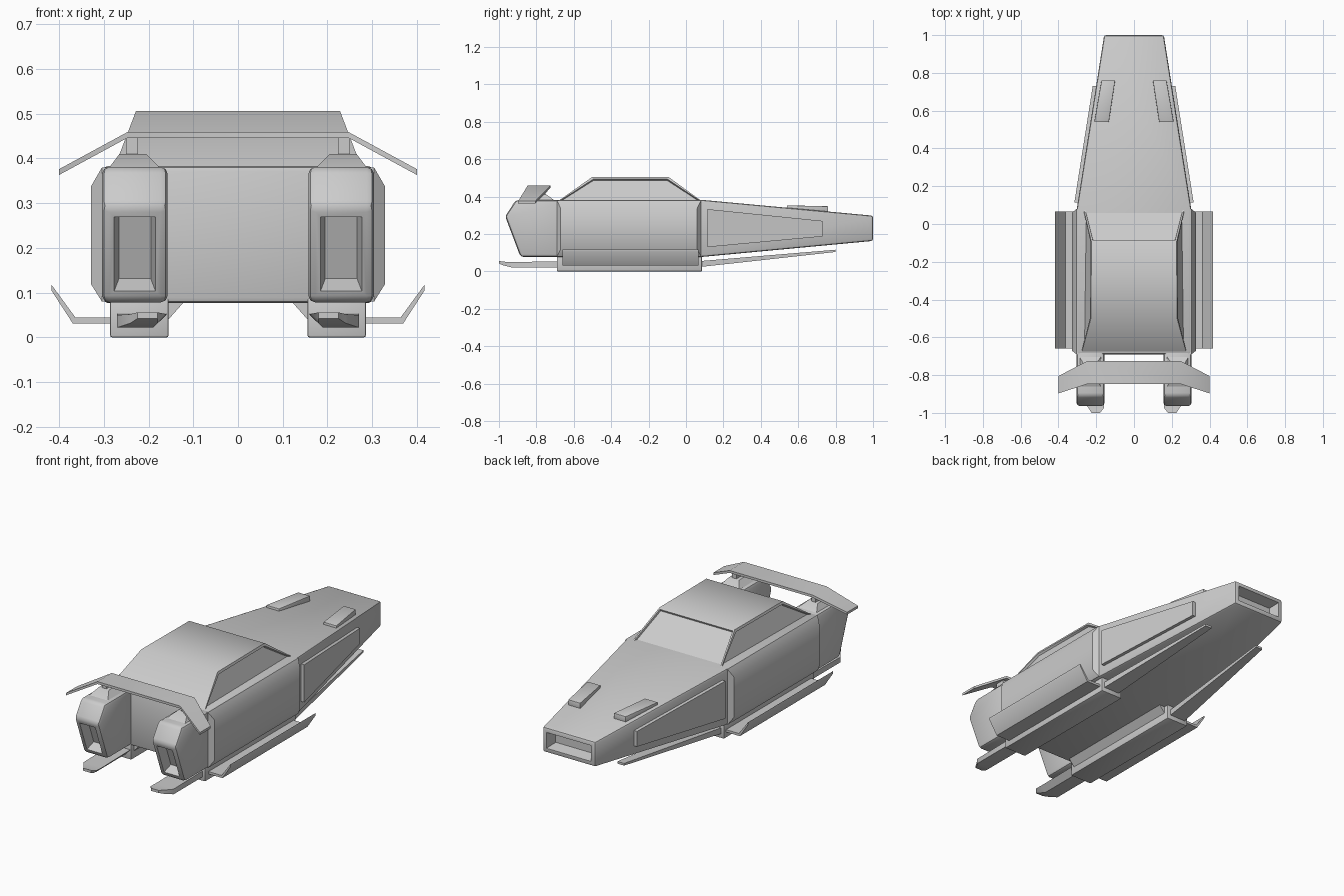
import bpy, bmesh, math
from mathutils import Vector

if "Cube" in bpy.data.objects:
    bpy.data.objects.remove(bpy.data.objects["Cube"])


def loft(name, rings, mirror=False, bevel=0.0, insets=()):
    """Skin equal-length rings of points, cap both ends.
    insets: (direction, frame width, depth) recesses the face looking that way."""
    bm = bmesh.new()
    vr = [[bm.verts.new(p) for p in r] for r in rings]
    n = len(rings[0])
    for a, b in zip(vr, vr[1:]):
        for i in range(n):
            j = (i + 1) % n
            bm.faces.new((a[i], a[j], b[j], b[i]))
    bm.faces.new(vr[0])
    bm.faces.new(vr[-1])
    bmesh.ops.recalc_face_normals(bm, faces=bm.faces[:])
    if bevel:
        edges = [e for e in bm.edges if e.calc_face_angle(0) > math.radians(14)]
        bmesh.ops.bevel(bm, geom=edges, offset=bevel, segments=2, profile=0.5,
                        affect='EDGES', clamp_overlap=True)
    bm.normal_update()
    for direction, width, depth in insets:
        d = Vector(direction).normalized()
        big = max(f.calc_area() for f in bm.faces) * 0.02
        f = max((f for f in bm.faces if f.calc_area() > big), key=lambda f: f.normal.dot(d))
        bmesh.ops.inset_individual(bm, faces=[f], thickness=width)
        bm.normal_update()
        bmesh.ops.inset_individual(bm, faces=[f], thickness=depth * 0.3, depth=-depth)
        bm.normal_update()
    me = bpy.data.meshes.new(name)
    bm.to_mesh(me)
    bm.free()
    ob = bpy.data.objects.new(name, me)
    bpy.context.collection.objects.link(ob)
    if mirror:
        ob.modifiers.new("Mirror", 'MIRROR')
    bpy.ops.object.select_all(action='DESELECT')
    ob.select_set(True)
    bpy.context.view_layer.objects.active = ob
    bpy.ops.object.shade_smooth_by_angle(angle=math.radians(38))
    return ob


def section(y, hw, z0, z1):
    return [(-hw, y, z0), (hw, y, z0), (hw, y, z1), (-hw, y, z1)]


def side(x, pts):
    return [(x, y, z) for y, z in pts]


def rect(y0, y1, z0, z1):
    return [(y0, z0), (y1, z0), (y1, z1), (y0, z1)]


def box(name, x0, x1, y0, y1, z0, z1, **kw):
    return loft(name, [side(x0, rect(y0, y1, z0, z1)), side(x1, rect(y0, y1, z0, z1))], **kw)


# Main hull with tapering nose and front intake
loft("hull", [section(-0.69, 0.303, 0.077, 0.383), section(0.08, 0.303, 0.077, 0.383),
              section(1.0, 0.158, 0.163, 0.298)],
     bevel=0.012, insets=[((0, 1, 0), 0.018, 0.06)])

# Chamfered slabs on the flanks
loft("side_slab", [side(0.29, rect(-0.69, 0.08, 0.08, 0.38)),
                   side(0.304, rect(-0.69, 0.08, 0.08, 0.38)),
                   side(0.329, rect(-0.67, 0.06, 0.12, 0.337))], mirror=True)


# Raised panels along the nose sides
def nose_x(y, off):
    return 0.303 - (y - 0.08) * 0.1576 + off


panel = [(0.115, 0.13), (0.73, 0.187), (0.73, 0.27), (0.115, 0.333)]
loft("nose_side_panel", [[(nose_x(y, o), y, z) for y, z in panel] for o in (-0.01, 0.018)],
     mirror=True)

# Small raised pads on top of the nose
pad = [(0.10, 0.76), (0.172, 0.76), (0.21, 0.54), (0.133, 0.54)]
loft("nose_top_pad", [[(x, y, 0.31) for x, y in pad],
                      [(x, y, 0.353 - 0.02 * (y - 0.54)) for x, y in pad]],
     mirror=True, bevel=0.003)

# Cabin with recessed windscreen and side windows
loft("cabin", [[(-0.278, -0.685, 0.375), (0.278, -0.685, 0.375),
                (0.268, 0.085, 0.375), (-0.268, 0.085, 0.375)],
               [(-0.228, -0.5, 0.506), (0.228, -0.5, 0.506),
                (0.225, -0.095, 0.506), (-0.225, -0.095, 0.506)]],
     insets=[((0, 1, 0.8), 0.012, 0.01), ((1, 0, 0.4), 0.014, 0.012),
             ((-1, 0, 0.4), 0.014, 0.012)])

# Engine pods with recessed exhausts
pod = [(-0.66, 0.078), (-0.885, 0.078), (-0.967, 0.295), (-0.91, 0.381), (-0.66, 0.381)]
loft("engine_pod", [side(0.157, pod), side(0.304, pod)], mirror=True, bevel=0.016,
     insets=[((0, -1, -0.38), 0.016, 0.05)])

# Fairings and posts carrying the rear wing
loft("wing_fairing", [[(0.165, -0.88, 0.37), (0.295, -0.88, 0.37),
                       (0.295, -0.69, 0.37), (0.165, -0.69, 0.37)],
                      [(0.205, -0.81, 0.41), (0.265, -0.81, 0.41),
                       (0.265, -0.745, 0.41), (0.205, -0.745, 0.41)]], mirror=True)
box("wing_post", 0.224, 0.25, -0.805, -0.75, 0.39, 0.452, mirror=True)


# Rear wing with drooping, swept tips
def wing(x, y0, y1, z, t=0.013):
    return side(x, rect(y0, y1, z - t, z))


loft("rear_wing", [wing(-0.4, -0.897, -0.805, 0.376), wing(-0.247, -0.847, -0.725, 0.459),
                   wing(0.247, -0.847, -0.725, 0.459), wing(0.4, -0.897, -0.805, 0.376)])

# Landing skids under the hull
box("skid_block", 0.155, 0.286, -0.69, 0.085, 0.0, 0.09, mirror=True, bevel=0.005)
brace = [(0.12, 0.08), (0.16, 0.035), (0.16, 0.08)]
loft("skid_brace", [[(x, y, z) for x, z in brace] for y in (-0.665, 0.06)], mirror=True)

# Outer bent blades on the skids
blade = [(0.27, 0.031), (0.369, 0.031), (0.417, 0.105), (0.417, 0.118),
         (0.363, 0.044), (0.27, 0.044)]
loft("skid_blade", [[(x, y, z) for x, z in blade] for y in (-0.66, 0.067)], mirror=True)


# Long thin runners ahead of and behind the skids
def bar(y, x0, x1, z0, z1, bx0=None):
    b = x0 if bx0 is None else bx0
    return [(b, y, z0), (x1, y, z0), (x1, y, z1), (x0, y, z1)]


loft("front_runner", [bar(0.06, 0.175, 0.272, 0.022, 0.054),
                      bar(0.80, 0.15, 0.19, 0.104, 0.116)], mirror=True)
loft("rear_runner", [bar(-0.67, 0.16, 0.27, 0.022, 0.054, 0.19),
                     bar(-0.935, 0.16, 0.27, 0.022, 0.05, 0.19),
                     bar(-0.975, 0.16, 0.24, 0.032, 0.052, 0.18),
                     bar(-1.0, 0.18, 0.225, 0.042, 0.056)], mirror=True)
